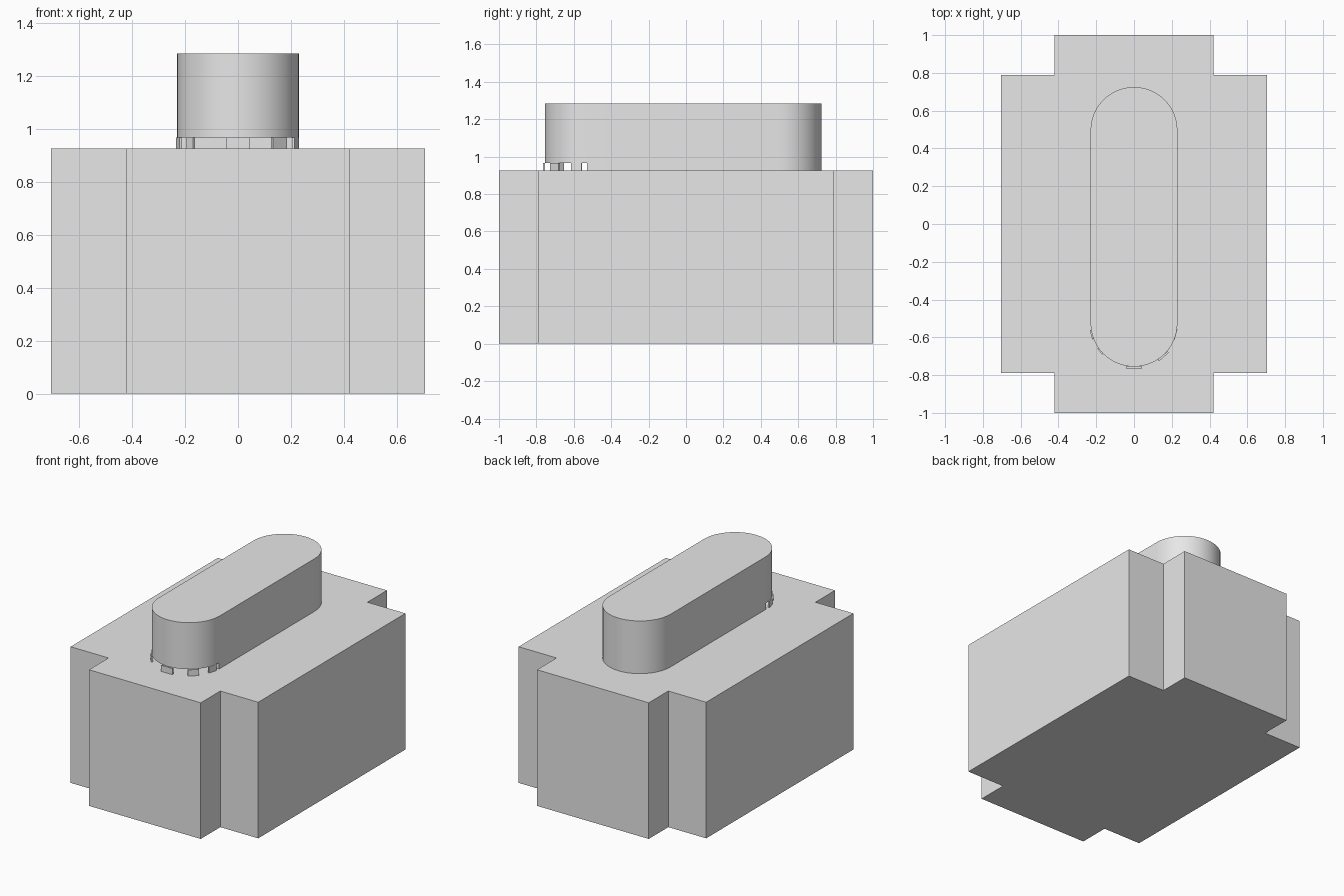
import bpy, bmesh
from math import pi, sin, cos, hypot, atan2
from mathutils import Matrix

cube = bpy.data.objects.get("Cube")
if cube:
    bpy.data.objects.remove(cube, do_unlink=True)

grey = bpy.data.materials.new("plain grey")
grey.use_nodes = True
grey.diffuse_color = (0.8, 0.8, 0.8, 1)
grey.node_tree.nodes["Principled BSDF"].inputs["Base Color"].default_value = (0.8, 0.8, 0.8, 1)


def add_object(name, bm):
    bmesh.ops.recalc_face_normals(bm, faces=bm.faces)
    mesh = bpy.data.meshes.new(name)
    bm.to_mesh(mesh)
    bm.free()
    mesh.materials.append(grey)
    obj = bpy.data.objects.new(name, mesh)
    bpy.context.collection.objects.link(obj)
    return obj


def prism(name, outline, bottom, top):
    """Extrude a plan outline between two heights."""
    bm = bmesh.new()
    face = bm.faces.new([bm.verts.new((x, y, bottom)) for x, y in outline])
    grown = bmesh.ops.extrude_face_region(bm, geom=[face])["geom"]
    verts = [v for v in grown if isinstance(v, bmesh.types.BMVert)]
    bmesh.ops.translate(bm, verts=verts, vec=(0, 0, top - bottom))
    return add_object(name, bm)


BASE_TOP, GAP_TOP, TOP = 0.925, 0.967, 1.283
RADIUS, FRONT_Y, BACK_Y = 0.23, -0.525, 0.495

# Cross-shaped base block
corner = [(0.705, 0.79), (0.42, 0.79), (0.42, 1.0)]
outline = []
for sx, sy in ((1, 1), (-1, 1), (-1, -1), (1, -1)):
    points = [(x * sx, y * sy) for x, y in corner]
    outline += points if sx * sy > 0 else points[::-1]
prism("base_block", outline, 0, BASE_TOP)

# Raised block with rounded ends
steps = 24
outline = [(RADIUS * cos(pi * i / steps), BACK_Y + RADIUS * sin(pi * i / steps))
           for i in range(steps + 1)]
outline += [(-RADIUS * cos(pi * i / steps), FRONT_Y - RADIUS * sin(pi * i / steps))
            for i in range(steps + 1)]
upper = prism("upper_block", outline, BASE_TOP, TOP)

# Undercut beneath the front rounded end
cutter = prism("undercut_cutter", [(-0.4, -0.9), (0.4, -0.9), (0.4, -0.53), (-0.4, -0.53)],
               BASE_TOP - 0.1, GAP_TOP)
cutter.hide_render = True
mod = upper.modifiers.new("undercut", "BOOLEAN")
mod.operation = "DIFFERENCE"
mod.solver = "EXACT"
mod.object = cutter
bpy.context.view_layer.objects.active = upper
upper.select_set(True)
bpy.ops.object.modifier_apply(modifier=mod.name)
bpy.data.objects.remove(cutter, do_unlink=True)
bpy.ops.object.shade_smooth_by_angle(angle=pi / 6)

# Thin support tabs around the undercut: x, y, width
tabs = [(0, -0.76, 0.085), (0.155, -0.7, 0.07), (-0.178, -0.672, 0.04),
        (0.217, -0.585, 0.06), (-0.223, -0.585, 0.05)]
for number, (x, y, width) in enumerate(tabs, 1):
    bm = bmesh.new()
    bmesh.ops.create_cube(bm, size=1)
    turn = Matrix.Rotation(atan2(y - FRONT_Y, x), 4, "Z")
    size = Matrix.Diagonal((0.01, width, GAP_TOP - BASE_TOP, 1))
    place = Matrix.Translation((x, y, (BASE_TOP + GAP_TOP) / 2))
    bmesh.ops.transform(bm, matrix=place @ turn @ size, verts=bm.verts)
    add_object(f"support_tab_{number}", bm)
